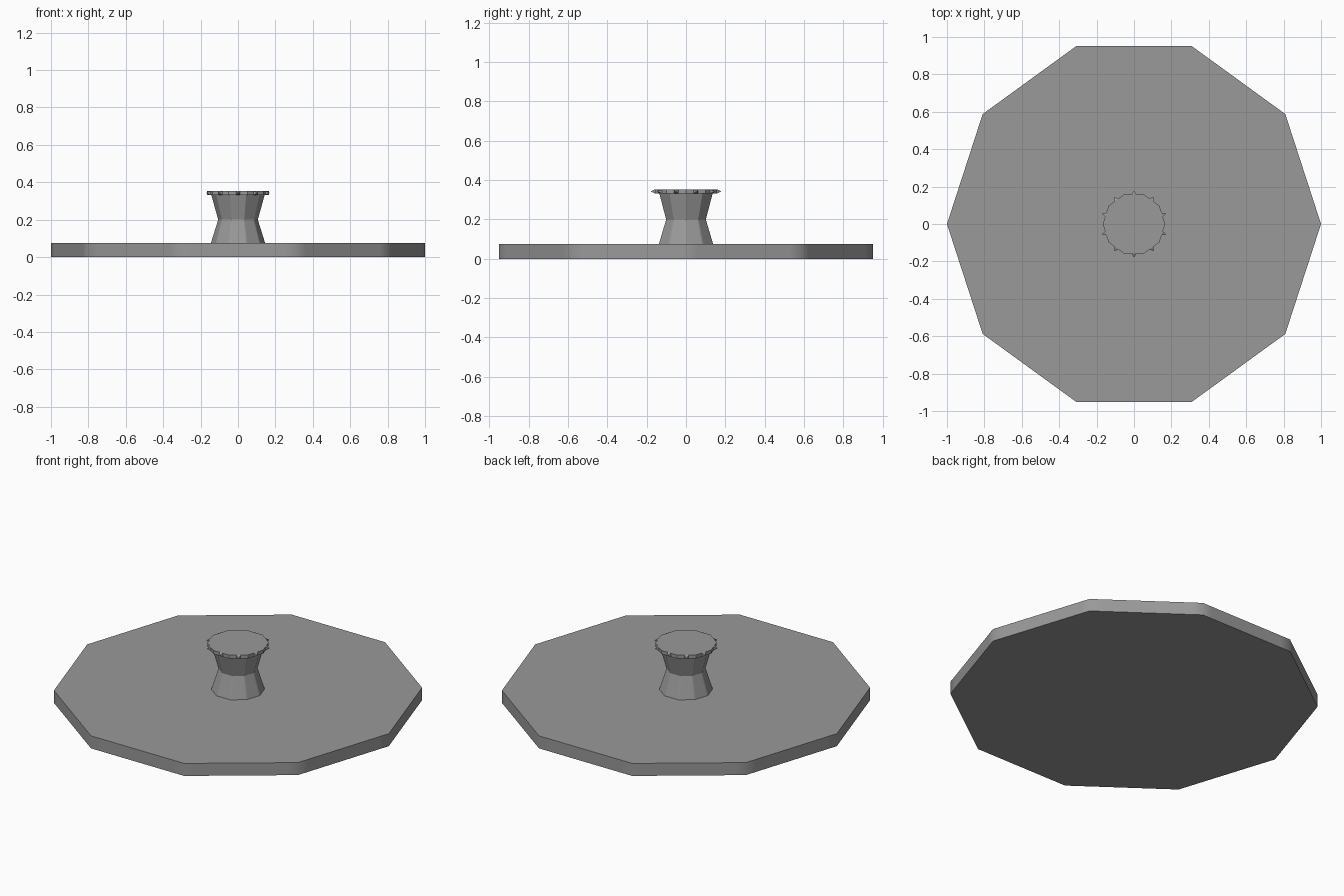
import bpy, bmesh, math

if "Cube" in bpy.data.objects:
    bpy.data.objects.remove(bpy.data.objects["Cube"])

SIDES = 10

grey = bpy.data.materials.new("dark_grey")
grey.diffuse_color = (0.32, 0.32, 0.32, 1)
grey.use_nodes = True
grey.node_tree.nodes["Principled BSDF"].inputs["Base Color"].default_value = grey.diffuse_color


def ring(bm, r, z, support):
    """Decagon ring; support adds points beside each corner to keep sides flat."""
    corners = [(r * math.cos(i * math.tau / SIDES), r * math.sin(i * math.tau / SIDES))
               for i in range(SIDES)]
    verts = []
    for i, (x, y) in enumerate(corners):
        nx, ny = corners[(i + 1) % SIDES]
        for t in ((0, support, 1 - support) if support else (0,)):
            verts.append(bm.verts.new((x + (nx - x) * t, y + (ny - y) * t, z)))
    return verts


def finish(name, bm, smooth_angle=None):
    bmesh.ops.recalc_face_normals(bm, faces=bm.faces)
    mesh = bpy.data.meshes.new(name)
    bm.to_mesh(mesh)
    bm.free()
    mesh.materials.append(grey)
    obj = bpy.data.objects.new(name, mesh)
    bpy.context.collection.objects.link(obj)
    if smooth_angle:
        bpy.ops.object.select_all(action='DESELECT')
        bpy.context.view_layer.objects.active = obj
        obj.select_set(True)
        bpy.ops.object.shade_smooth_by_angle(angle=math.radians(smooth_angle))
    return obj


def lathe(name, profile, smooth_angle=None, caps=(True, True), support=0):
    """Decagonal stack of rings from (radius, z) pairs."""
    bm = bmesh.new()
    rings = [ring(bm, r, z, support) for r, z in profile]
    for a, b in zip(rings, rings[1:]):
        for i in range(len(a)):
            j = (i + 1) % len(a)
            bm.faces.new((a[i], a[j], b[j], b[i]))
    if caps[0]:
        bm.faces.new(rings[0][::-1])
    if caps[1]:
        bm.faces.new(rings[-1])
    return finish(name, bm, smooth_angle)


# Wide ten-sided plate with softened corners
lathe("base_plate", [(1, 0), (1, 0.075)], 40, support=0.1)

# Flared foot and flared upper stem meeting at the waist
lathe("knob_foot", [(0.145, 0.075), (0.106, 0.2)], 40, (False, False), 0.1)
lathe("knob_stem", [(0.106, 0.2), (0.143, 0.334)], None, (False, False))

# Thin cap on the stem
CAP_R, CAP_LOW, CAP_TOP = 0.167, 0.332, 0.353
lathe("knob_cap", [(CAP_R, CAP_LOW), (CAP_R, CAP_TOP)])

# Small pointed stud in the middle of every cap side
bm = bmesh.new()
face_r = CAP_R * math.cos(math.pi / SIDES)
mid = (CAP_LOW + CAP_TOP) / 2
for k in range(SIDES):
    a = math.tau * (k + 0.5) / SIDES
    c, s = math.cos(a), math.sin(a)
    corners = []
    for t, h in ((-0.012, -0.01), (0.012, -0.01), (0.012, 0.01), (-0.012, 0.01)):
        corners.append(bm.verts.new((face_r * c - t * s, face_r * s + t * c, mid + h)))
    tip = bm.verts.new(((face_r + 0.021) * c, (face_r + 0.021) * s, mid))
    for i in range(4):
        bm.faces.new((corners[i], corners[(i + 1) % 4], tip))
    bm.faces.new(corners[::-1])
finish("cap_studs", bm)
